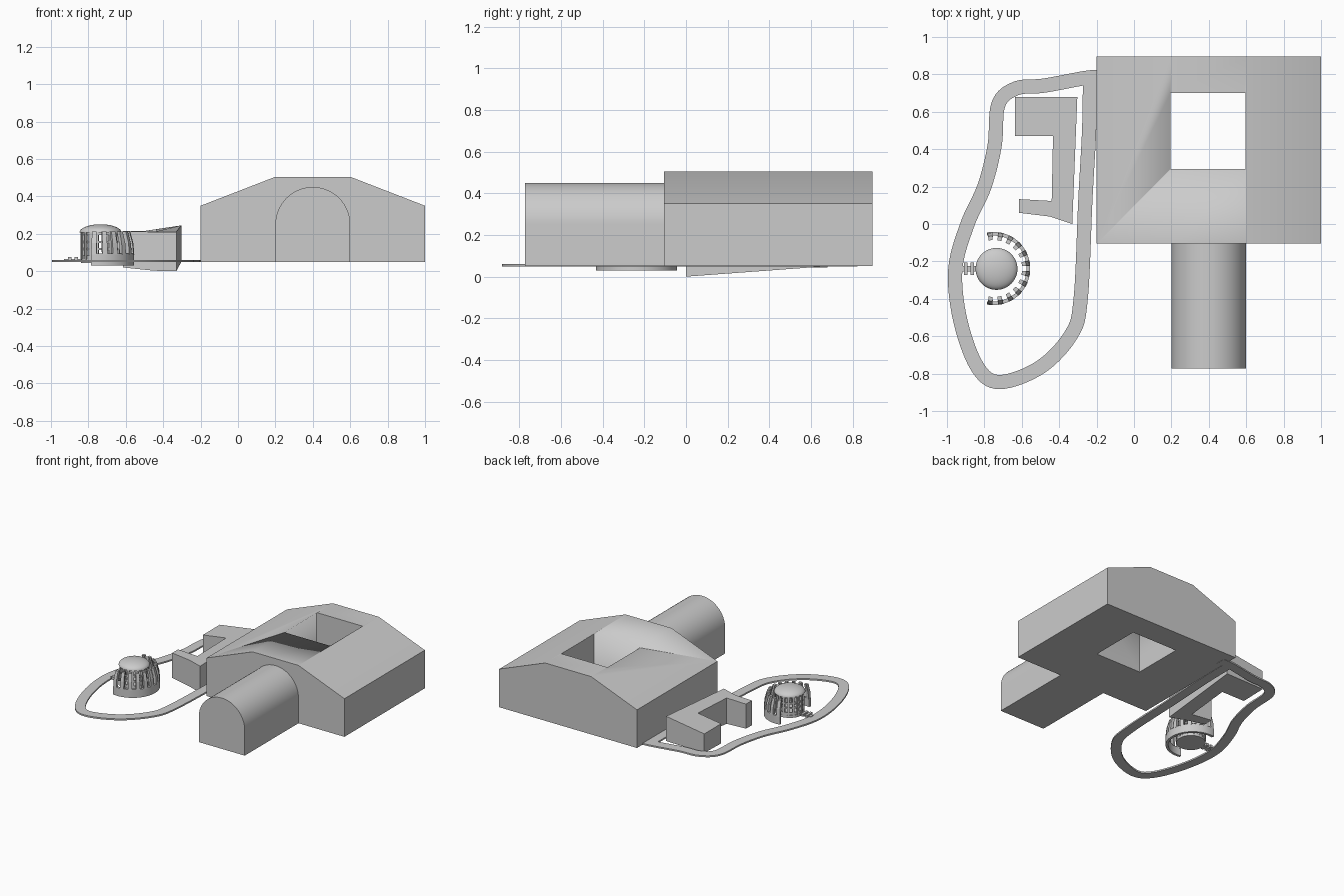
import bpy, bmesh
from math import sin, cos, pi, radians
from mathutils import Vector

if "Cube" in bpy.data.objects:
    bpy.data.objects.remove(bpy.data.objects["Cube"])


def make(name, verts, faces, smooth=True):
    me = bpy.data.meshes.new(name)
    me.from_pydata(verts, [], faces)
    bm = bmesh.new()
    bm.from_mesh(me)
    bmesh.ops.recalc_face_normals(bm, faces=bm.faces)
    bm.to_mesh(me)
    bm.free()
    ob = bpy.data.objects.new(name, me)
    bpy.context.collection.objects.link(ob)
    if smooth:
        bpy.context.view_layer.objects.active = ob
        bpy.ops.object.select_all(action='DESELECT')
        ob.select_set(True)
        bpy.ops.object.shade_smooth_by_angle(angle=radians(30))
    return ob


def bridge(name, a, b, smooth=True):
    """Closed solid between two matching outlines."""
    n = len(a)
    faces = [list(range(n)), list(range(n, 2 * n))]
    faces += [(i, (i + 1) % n, n + (i + 1) % n, n + i) for i in range(n)]
    return make(name, list(a) + list(b), faces, smooth)


def extrude_y(name, profile, y0, y1):
    return bridge(name, [(x, y0, z) for x, z in profile], [(x, y1, z) for x, z in profile])


def box(name, x0, x1, y0, y1, z0, z1):
    return extrude_y(name, [(x0, z0), (x1, z0), (x1, z1), (x0, z1)], y0, y1)


def sweep(name, sections, closed):
    """Solid through a row of four-cornered cross-sections."""
    n = len(sections)
    faces = []
    for i in range(n if closed else n - 1):
        j = (i + 1) % n
        faces += [(4*i + k, 4*i + (k+1) % 4, 4*j + (k+1) % 4, 4*j + k) for k in range(4)]
    if not closed:
        faces += [(0, 1, 2, 3), tuple(4 * (n - 1) + k for k in range(4))]
    return make(name, [v for s in sections for v in s], faces)


def arc(name, c, a0, a1, r0, r1, z0, z1, steps, closed=False, lean=0.0):
    secs = []
    for i in range(steps if closed else steps + 1):
        a = a0 + (a1 - a0) * i / steps
        secs.append([(c[0] + r * cos(a), c[1] + r * sin(a), z) for r, z in
                     ((r0, z0), (r1, z0), (r1 - lean, z1), (r0 - lean, z1))])
    return sweep(name, secs, closed)


# Main hall with sloped roof and open courtyard
hall = extrude_y("main_hall", [(-.2, .05), (1, .05), (1, .35), (.6, .505), (.2, .505), (-.2, .35)], -.105, .895)
cutter = box("courtyard_cutter", .195, .595, .295, .7, -.2, .8)
mod = hall.modifiers.new("courtyard", 'BOOLEAN')
mod.object = cutter
mod.operation = 'DIFFERENCE'
mod.solver = 'EXACT'
bpy.context.view_layer.objects.active = hall
bpy.ops.object.modifier_apply(modifier=mod.name)
bpy.data.objects.remove(cutter)

# Vaulted entrance wing
vault = [(.2, .05), (.6, .05)] + [(.4 + .2 * cos(i * pi / 32), .25 + .2 * sin(i * pi / 32)) for i in range(33)]
extrude_y("vaulted_wing", vault, -.773, -.105)

# Hook-shaped annex following the slope of the ground: x, y, bottom, top
annex = [(-.635, .68, .045, .195), (-.303, .68, .05, .245), (-.33, 0, 0, .21),
         (-.45, .04, .003, .21), (-.615, .06, .02, .215), (-.615, .133, .022, .215),
         (-.44, .123, .01, .213), (-.433, .47, .04, .225), (-.635, .47, .04, .195)]
bridge("hook_annex", [(x, y, b) for x, y, b, t in annex], [(x, y, t) for x, y, b, t in annex], False)

# Winding path: centre line smoothed with a spline
pts = [Vector(p) for p in ((-.15, .785), (-.25, .782), (-.48, .74), (-.63, .725), (-.725, .64), (-.745, .42),
       (-.80, .2), (-.89, 0), (-.955, -.24), (-.93, -.51), (-.84, -.76), (-.72, -.845), (-.5, -.765),
       (-.335, -.59), (-.285, -.4), (-.26, .13), (-.24, .5), (-.235, .79))]
line = []
for i in range(len(pts) - 1):
    p0, p1, p2, p3 = pts[max(i - 1, 0)], pts[i], pts[i + 1], pts[min(i + 2, len(pts) - 1)]
    for s in range(8):
        t = s / 8
        line.append(.5 * (2 * p1 + (p2 - p0) * t + (2*p0 - 5*p1 + 4*p2 - p3) * t**2
                          + (3*p1 - p0 - 3*p2 + p3) * t**3))
line.append(pts[-1])
sections = []
for i, p in enumerate(line):
    d = (line[min(i + 1, len(line) - 1)] - line[max(i - 1, 0)]).normalized()
    n = Vector((-d.y, d.x)) * .038
    a, b = p + n, p - n
    sections.append([(a.x, a.y, .048), (b.x, b.y, .048), (b.x, b.y, .06), (a.x, a.y, .06)])
sweep("winding_path", sections, False)

# Round pavilion: floor, lattice drum with windows, domed roof
C = (-.735, -.24)


def circle(r, z, n=48):
    return [(C[0] + r * cos(2 * pi * i / n), C[1] + r * sin(2 * pi * i / n), z) for i in range(n)]


bridge("pavilion_floor", circle(.105, .045), circle(.105, .065))
for k, (z0, z1) in enumerate(((.065, .085), (.113, .125), (.15, .162), (.195, .212))):
    arc(f"drum_band_{k}", C, 0, 2 * pi, .09, .102, z0, z1, 48, True)
for k in range(18):
    a = 2 * pi * k / 18
    arc(f"drum_post_{k}", C, a - .075, a + .075, .088, .107, .06, .21, 2)
rings = [circle(.112 * cos(i * pi / 18), .208 + .043 * sin(i * pi / 18)) for i in range(9)]
dome_v = [v for r in rings for v in r] + [(C[0], C[1], .251)]
dome_f = [tuple(range(48))]
for i in range(8):
    dome_f += [(48*i + j, 48*i + (j+1) % 48, 48*(i+1) + (j+1) % 48, 48*(i+1) + j) for j in range(48)]
dome_f += [(384 + j, 384 + (j + 1) % 48, 432) for j in range(48)]
make("dome_roof", dome_v, dome_f)

# Entrance bridge from the path to the pavilion
box("entrance_walk", -.93, -.83, -.255, -.225, .05, .065)
for x in (-.9, -.865):
    box("entrance_step", x - .01, x + .01, -.273, -.207, .055, .075)

# Half-ring screen wall with inward-leaning fins
R = (-.75, -.238)
arc("screen_wall", R, radians(-101), radians(101), .176, .195, .03, .095, 40)
for k in range(12):
    a = radians(-96 + 192 * k / 11)
    arc(f"screen_fin_low_{k}", R, a - .075, a + .075, .174, .196, .09, .15, 2, lean=.005)
    arc(f"screen_fin_high_{k}", R, a - .07, a + .07, .169, .191, .15, .212, 2, lean=.017)
